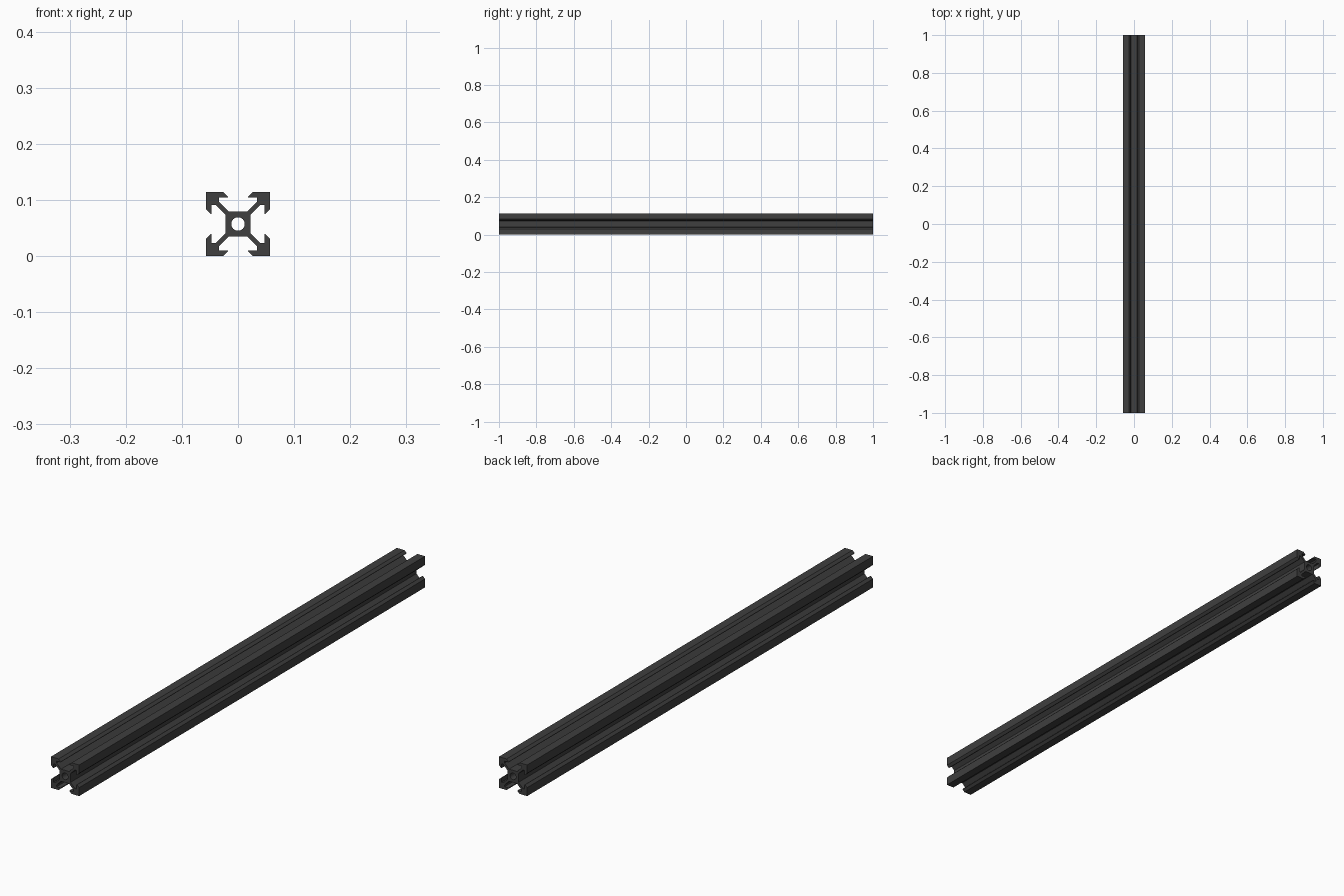
import bpy, math

if "Cube" in bpy.data.objects:
    bpy.data.objects.remove(bpy.data.objects["Cube"])

HALF = 0.057      # half of the square section
LENGTH = 2.0
HOLE_R = 0.012

# Right half of the top slot, from the outer V mouth down to the core
half_slot = [(0.0262, HALF), (0.0177, 0.0485), (0.0177, 0.0468),
             (0.034, 0.0468), (0.034, 0.0402), (0.0160, 0.0222)]
side = [(HALF, HALF)] + half_slot + [(-x, y) for x, y in reversed(half_slot)]

# Full outline: the same side turned four times
outline = []
for k in range(4):
    c, s = round(math.cos(k * math.pi / 2)), round(math.sin(k * math.pi / 2))
    outline += [(c * x - s * y, s * x + c * y) for x, y in side]

# Round bore through the core
N = 32
bore = [(HOLE_R * math.cos(2 * math.pi * i / N), HOLE_R * math.sin(2 * math.pi * i / N))
        for i in range(N)]

curve = bpy.data.curves.new("slotted_rail", 'CURVE')
curve.dimensions = '2D'
curve.fill_mode = 'BOTH'
curve.extrude = LENGTH / 2


def add_loop(points):
    spline = curve.splines.new('POLY')
    spline.points.add(len(points) - 1)
    for p, (x, y) in zip(spline.points, points):
        p.co = (x, y, 0, 1)
    spline.use_cyclic_u = True


add_loop(outline)
add_loop(bore)

# Extruded rail lying along y, resting on the ground plane
rail = bpy.data.objects.new("slotted_rail", curve)
bpy.context.collection.objects.link(rail)
rail.rotation_euler = (math.pi / 2, 0, 0)
rail.location = (0, 0, HALF)
bpy.context.view_layer.objects.active = rail
rail.select_set(True)
bpy.ops.object.convert(target='MESH')
rail = bpy.context.view_layer.objects.active
bpy.ops.object.shade_smooth_by_angle(angle=math.radians(25))

# Dark anodised finish
mat = bpy.data.materials.new("dark_metal")
mat.diffuse_color = (0.05, 0.05, 0.05, 1)
mat.use_nodes = True
mat.node_tree.nodes["Principled BSDF"].inputs["Base Color"].default_value = mat.diffuse_color
rail.data.materials.clear()
rail.data.materials.append(mat)
